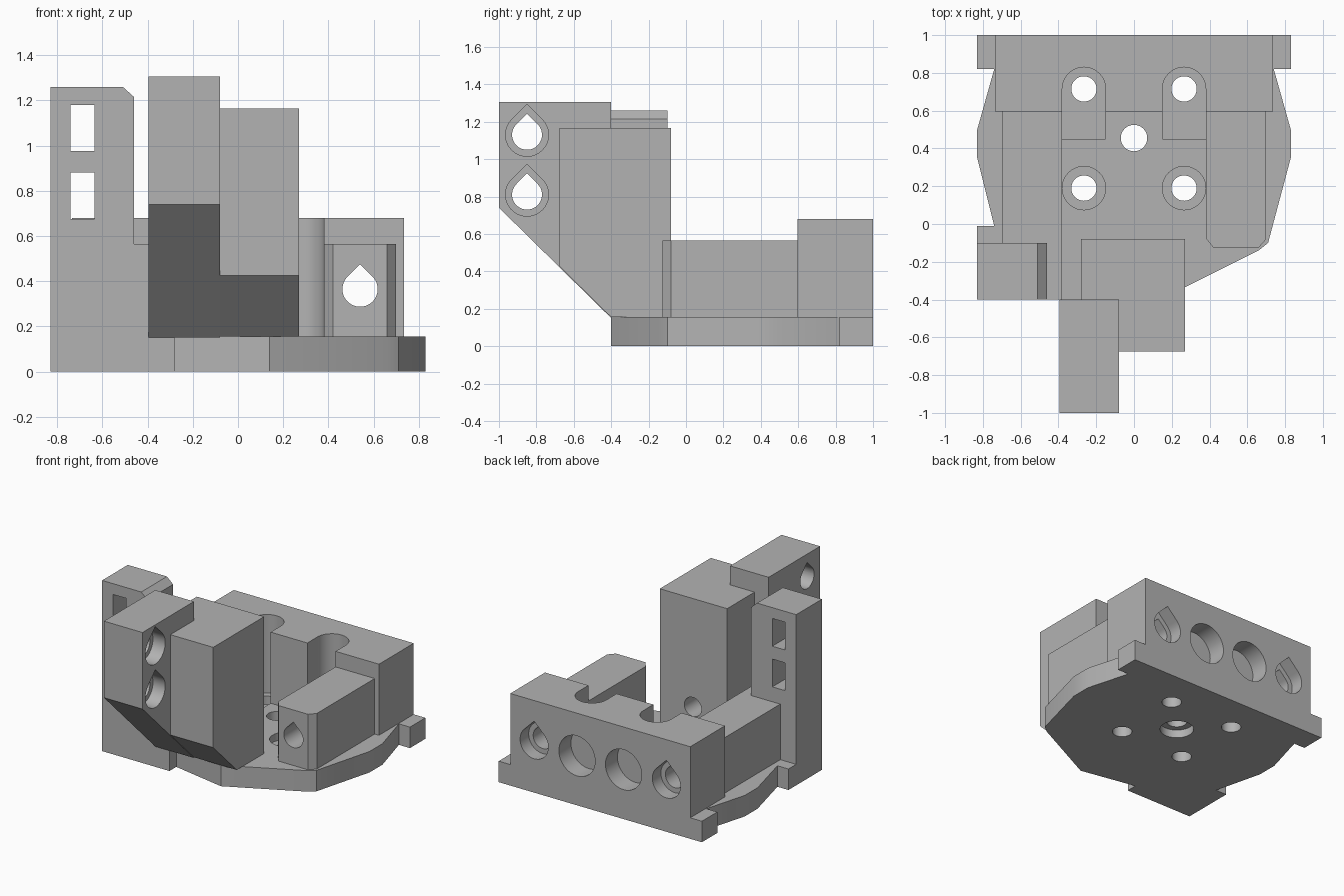
import bpy, bmesh, math
from mathutils import Vector

if "Cube" in bpy.data.objects:
    bpy.data.objects.remove(bpy.data.objects["Cube"])

grey = bpy.data.materials.new("plain grey")
grey.use_nodes = True
grey.diffuse_color = (0.45, 0.45, 0.45, 1)
grey.node_tree.nodes["Principled BSDF"].inputs["Base Color"].default_value = grey.diffuse_color

# Each axis maps a flat profile (a, b) and a depth d to a point
AXES = {
    "x": lambda a, b, d: (d, a, b),
    "y": lambda a, b, d: (a, d, b),
    "z": lambda a, b, d: (a, b, d),
}


def prism(name, points, axis, low, high):
    """Extrude a flat profile along one axis."""
    place = AXES[axis]
    bm = bmesh.new()
    face = bm.faces.new([bm.verts.new(place(a, b, low)) for a, b in points])
    moved = bmesh.ops.extrude_face_region(bm, geom=[face])["geom"]
    shift = Vector(place(0, 0, high - low))
    bmesh.ops.translate(bm, vec=shift, verts=[v for v in moved if isinstance(v, bmesh.types.BMVert)])
    bmesh.ops.recalc_face_normals(bm, faces=bm.faces)
    mesh = bpy.data.meshes.new(name)
    bm.to_mesh(mesh)
    bm.free()
    mesh.materials.append(grey)
    obj = bpy.data.objects.new(name, mesh)
    bpy.context.collection.objects.link(obj)
    return obj


def rect(a0, a1, b0, b1):
    return [(a0, b0), (a1, b0), (a1, b1), (a0, b1)]


def arc(a, b, r, start=0, end=360, steps=40):
    count = steps if end - start == 360 else steps + 1
    angles = [math.radians(start + (end - start) * i / steps) for i in range(count)]
    return [(a + r * math.cos(t), b + r * math.sin(t)) for t in angles]


def teardrop(a, b, r):
    """Round hole with a pointed roof."""
    return arc(a, b, r, 135, 405) + [(a, b + r * math.sqrt(2))]


def cut(obj, *shapes):
    """Subtract prisms, each given as (profile, axis, low, high)."""
    for shape in shapes:
        cutter = prism("cutter", *shape)
        cutter.hide_render = True
        mod = obj.modifiers.new("cut", "BOOLEAN")
        mod.operation, mod.solver, mod.object = "DIFFERENCE", "EXACT", cutter
        bpy.context.view_layer.objects.active = obj
        bpy.ops.object.modifier_apply(modifier=mod.name)
        bpy.data.objects.remove(cutter)


DECK = 0.155     # top of the base plate
SEAT = 0.1       # floor of the screw recesses
ROD = 0.365      # height of the rod holes
SIDES = (-1, 1)

# Base plate with ears
base = prism("base_plate", [
    (-0.83, 1), (0.83, 1), (0.83, 0.82), (0.74, 0.82), (0.83, 0.5), (0.83, 0.35),
    (0.71, -0.1), (0.66, -0.14), (0.14, -0.4), (-0.28, -0.32), (-0.28, -0.4),
    (-0.83, -0.4), (-0.83, -0.01), (-0.74, -0.01), (-0.83, 0.35), (-0.83, 0.5),
    (-0.74, 0.82), (-0.83, 0.82)], "z", 0, DECK)

# Back block and side rails
block = prism("back_block", rect(-0.735, 0.735, 0.595, 1), "z", DECK, 0.68)
left_rail = prism("left_rail", [
    (0.38, 0.595), (0.38, -0.075), (0.42, -0.125), (0.66, -0.125),
    (0.7, -0.08), (0.7, 0.595)], "z", DECK, 0.565)
right_rail = prism("right_rail", [
    (-0.7, 0.595), (-0.7, -0.1), (-0.46, -0.1), (-0.46, -0.4),
    (-0.38, -0.4), (-0.38, 0.595)], "z", DECK, 0.565)

# Tower with two windows
tower = prism("tower", [
    (-0.83, DECK), (-0.46, DECK), (-0.46, 1.215), (-0.51, 1.26), (-0.83, 1.26)],
    "y", -0.4, -0.1)
for z in (0.675, 0.975):
    cut(tower, (rect(-0.74, -0.635, z, z + 0.205), "y", -0.5, 0))

# Front arm with sloped underside
arm = prism("front_arm", [
    (-1, 0.74), (-0.4, 0.15), (-0.4, 1.305), (-1, 1.305)], "x", -0.395, -0.08)
for z in (0.81, 1.13):
    cut(arm, (teardrop(-0.85, z, 0.08), "x", -0.5, 0),
        (teardrop(-0.85, z, 0.115), "x", -0.18, 0))

# Central column, its front part narrower beside the arm
column = prism("column", [
    (-0.675, 0.425), (-0.4, DECK), (-0.08, DECK), (-0.08, 1.165), (-0.675, 1.165)],
    "x", -0.28, 0.27)
cut(column, (rect(-0.5, -0.08, -0.8, -0.4), "z", 0, 1.5),
    (arc(0, ROD, 0.07), "y", -0.3, 0))

# Screw holes, recesses and slots
for s in SIDES:
    x = s * 0.265
    slot = arc(x, 0.715, 0.115, 0, 180, 20) + [(x - 0.115, 0.45), (x + 0.115, 0.45)]
    cut(block, (slot, "z", 0, 1))
    cut(base, (slot, "z", SEAT, 1), (arc(x, 0.19, 0.115), "z", SEAT, 1),
        (arc(x, 0.715, 0.067), "z", -1, 1), (arc(x, 0.19, 0.067), "z", -1, 1))
cut(base, (arc(0, 0.455, 0.07), "z", -1, 1), (arc(0, 0.455, 0.115), "z", -1, 0.06))

# Rod holes and round pockets in the back
for s, rail in zip(SIDES, (right_rail, left_rail)):
    hole = teardrop(s * 0.54, ROD, 0.078)
    cut(rail, (hole, "y", -0.2, 1.1))
    cut(block, (hole, "y", 0.5, 1.1),
        (teardrop(s * 0.54, ROD, 0.115), "y", 0.9, 1.1),
        (arc(s * 0.19, ROD, 0.148), "y", 0.86, 1.1))

# Smooth the bores, keep edges sharp
for obj in (base, block, left_rail, right_rail, tower, arm, column):
    bpy.ops.object.select_all(action="DESELECT")
    obj.select_set(True)
    bpy.context.view_layer.objects.active = obj
    bpy.ops.object.shade_smooth_by_angle(angle=math.radians(25))
